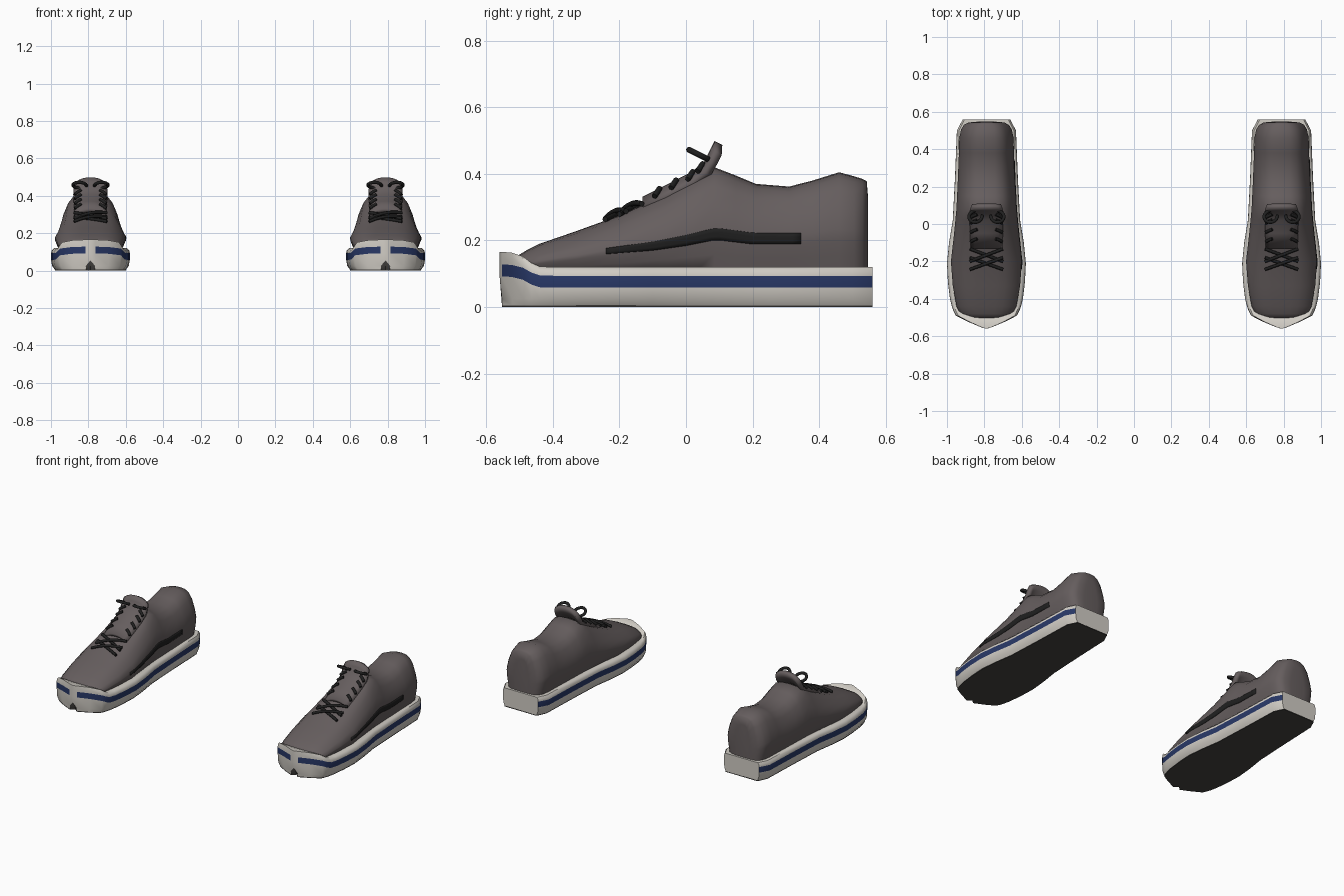
import bpy, bmesh, math
from mathutils import Vector

cube = bpy.data.objects.get("Cube")
if cube:
    bpy.data.objects.remove(cube, do_unlink=True)


def material(name, rgb):
    m = bpy.data.materials.new(name)
    m.use_nodes = True
    m.diffuse_color = (*rgb, 1)
    m.node_tree.nodes["Principled BSDF"].inputs["Base Color"].default_value = (*rgb, 1)
    return m


GREY = material("warm grey fabric", (.132, .112, .113))
WHITE = material("off white rubber", (.64, .61, .56))
BLUE = material("navy stripe", (.021, .039, .135))
BLACK = material("black trim", (.014, .014, .014))
DARK = material("dark outsole", (.058, .054, .051))

SPREAD = .789
BASE = .1


def finish(ob, mats, x, angle=40):
    for m in mats:
        ob.data.materials.append(m)
    ob.location.x = x
    bpy.context.collection.objects.link(ob)
    bpy.ops.object.select_all(action='DESELECT')
    ob.select_set(True)
    bpy.context.view_layer.objects.active = ob
    if ob.type == 'CURVE':
        bpy.ops.object.convert(target='MESH')
    bpy.ops.object.shade_smooth_by_angle(angle=math.radians(angle))
    return ob


def loft(name, rows, closed, mats, x, caps=False, rule=None, extra=None, angle=40):
    """Skin rows of points; rule(row, column) picks the material."""
    bm = bmesh.new()
    vs = [[bm.verts.new(p) for p in r] for r in rows]
    n = len(rows[0])
    for i in range(len(rows) - 1):
        for j in range(n if closed else n - 1):
            k = (j + 1) % n
            f = bm.faces.new((vs[i][j], vs[i][k], vs[i + 1][k], vs[i + 1][j]))
            if rule:
                f.material_index = rule(i, j)
    if caps:
        bm.faces.new(vs[0])
        bm.faces.new(vs[-1])
    if extra:
        extra(bm, vs)
    bmesh.ops.recalc_face_normals(bm, faces=bm.faces)
    me = bpy.data.meshes.new(name)
    bm.to_mesh(me)
    bm.free()
    return finish(bpy.data.objects.new(name, me), mats, x, angle)


def tubes(name, paths, radius, x):
    cu = bpy.data.curves.new(name, 'CURVE')
    cu.dimensions = '3D'
    cu.bevel_depth = radius
    cu.bevel_resolution = 2
    cu.resolution_u = 5
    cu.use_fill_caps = True
    for path in paths:
        sp = cu.splines.new('BEZIER')
        sp.bezier_points.add(len(path) - 1)
        for bp, p in zip(sp.bezier_points, path):
            bp.co = p
            bp.handle_left_type = bp.handle_right_type = 'AUTO'
    finish(bpy.data.objects.new(name, cu), [BLACK], x, 60)


def interp(pairs, v):
    pairs = sorted(pairs)
    if v <= pairs[0][0]:
        return pairs[0][1]
    for (a, p), (b, q) in zip(pairs, pairs[1:]):
        if v <= b:
            return p + (q - p) * (v - a) / (b - a)
    return pairs[-1][1]


# Upper: half width and top height along the length, plus one section shape
STATIONS = [(-.505, .11, .155), (-.48, .14, .17), (-.44, .16, .19), (-.33, .18, .228),
            (-.2, .19, .275), (-.06, .174, .34), (.02, .166, .385), (.085, .16, .42),
            (.15, .157, .395), (.21, .154, .37), (.31, .15, .362), (.38, .147, .38),
            (.46, .145, .405), (.505, .136, .393), (.53, .12, .385), (.543, .095, .378),
            (.547, .05, .33)]
SECTION = [(.85, 0), (.93, .18), (.99, .34), (1, .44), (.9, .63), (.74, .82), (.55, .94), (.3, .99), (0, 1)]


def width(y):
    return interp([(s[0], s[1]) for s in STATIONS], y)


def height(y):
    return interp([(s[0], s[2]) for s in STATIONS], y)


def side_x(y, z):
    f = (z - BASE) / (height(y) - BASE)
    return width(y) * interp([(b, a) for a, b in SECTION], f)


def build_upper(cx):
    ring = SECTION + [(-a, b) for a, b in reversed(SECTION[:-1])]
    rows = [[(a * w, y, BASE + b * (h - BASE)) for a, b in ring] for y, w, h in STATIONS]
    loft("upper", rows, True, [GREY], cx, caps=True, angle=75)


# Sole: half outline from heel to toe with the top edge height
OUTLINE = [(.126, .56, .12), (.158, .5, .12), (.168, .25, .12), (.18, .02, .12),
           (.2, -.1, .12), (.211, -.21, .12), (.206, -.31, .12), (.195, -.4, .12),
           (.185, -.44, .122), (.176, -.465, .133), (.163, -.49, .152),
           (.1, -.522, .163), (.026, -.553, .166)]
RING = OUTLINE + [(0, -.56, .166)] + [(-x, y, t) for x, y, t in reversed(OUTLINE)]
TIP = len(OUTLINE)


def inset(x, d):
    return x * (1 - d / .2)


def build_sole(cx):
    rows = []
    for k, d in enumerate((.02, .006, 0, 0, .003, .015)):
        row = []
        for i, (x, y, t) in enumerate(RING):
            rise = .75 * (t - .12)
            z = (.005, .025, .058 + rise, .094 + rise, t - .012, t)[k]
            if i == TIP and k < 2:      # small dark notch under the toe
                y, z = (y + .03, z) if k == 0 else (y + .003, .055)
            row.append((inset(x, d), y, z))
        rows.append(row)

    def rule(i, j):
        if j in (TIP - 1, TIP):
            return 2 if i == 0 else 0
        return int(i == 2 and j != len(RING) - 1)

    def top(bm, vs):
        r = vs[-1]
        for i in range(TIP - 1):
            bm.faces.new((r[i], r[i + 1], r[-2 - i], r[-1 - i]))
        bm.faces.new((r[TIP - 1], r[TIP], r[TIP + 1]))

    loft("midsole", rows, True, [WHITE, BLUE, DARK], cx, rule=rule, extra=top, angle=50)
    plate = [[(inset(x, .02), y + .03 * (i == TIP), z) for i, (x, y, t) in enumerate(RING)]
             for z in (0, .006)]
    loft("outsole", plate, True, [DARK], cx, caps=True)


def thicken(ob, depth):
    mod = ob.modifiers.new("thickness", 'SOLIDIFY')
    mod.thickness = depth
    mod.offset = -1


# Tongue: a curved slab lying on the instep, with a flared upper end
def build_tongue(cx):
    path = [(-.13, .332, .085), (-.05, .372, .088), (.02, .408, .09), (.055, .438, .092),
            (.07, .468, .09), (.086, .499, .085)]
    steps = [i / 4 for i in range(-4, 5)]
    rows = [[(s * w, y, z - .03 * abs(s) ** 2.5) for s in steps] for y, z, w in path]
    ob = loft("tongue", rows, False, [GREY], cx)
    if ob.data.polygons[0].normal.z < 0:
        ob.data.flip_normals()
    thicken(ob, .026)


# Laces: two crosses, short side pieces and a two-loop bow
def build_laces(cx):
    paths = []
    for y0, y1 in ((-.243, -.18), (-.2, -.133)):
        for s in (-1, 1):
            path = []
            for i in range(5):
                f = i / 4
                x, y = s * .088 * (2 * f - 1), y0 + (y1 - y0) * f
                lift = .012 + .006 * s * math.sin(f * math.pi) - .008 * (2 * f - 1) ** 2
                path.append((x, y, height(y) + lift))
            paths.append(path)
    for s in (-1, 1):
        for y in (-.085, -.035, .015, .045):
            z = interp([(-.13, .332), (.02, .408), (.055, .438)], y)
            paths.append([(s * .084, y - .01, z - .022), (s * .07, y - .002, z - .01),
                          (s * .05, y + .006, z + .002)])
    tubes("laces", paths, .0085, cx)
    loop = [(0, .07), (.045, .072), (.085, .058), (.092, .03), (.066, .01), (.036, .018), (.02, .045)]
    bow = [[(s * x, y, .477 - .5 * y) for x, y in loop] for s in (-1, 1)]
    tubes("bow", bow, .009, cx)


# Side trim: a thin bent band following the outer wall
def build_side_band(cx):
    mid = [(-.24, .168), (-.1, .183), (0, .2), (.09, .22), (.2, .206), (.345, .206)]
    half = [(-.24, .009), (0, .016), (.09, .018), (.345, .016)]
    rows = []
    for i in range(25):
        y = -.24 + .585 * i / 24
        c, h = interp(mid, y), interp(half, y)
        zs = [c + h * k for k in (-1, -.33, .33, 1)]
        rows.append([Vector((side_x(y, z) + .003, y, z)) for z in zs])
    ob = loft("side_band", rows, False, [BLACK], cx)
    if ob.data.polygons[0].normal.x < 0:
        ob.data.flip_normals()
    thicken(ob, .007)


for cx in (-SPREAD, SPREAD):
    build_sole(cx)
    build_upper(cx)
    build_tongue(cx)
    build_laces(cx)
    build_side_band(cx)
